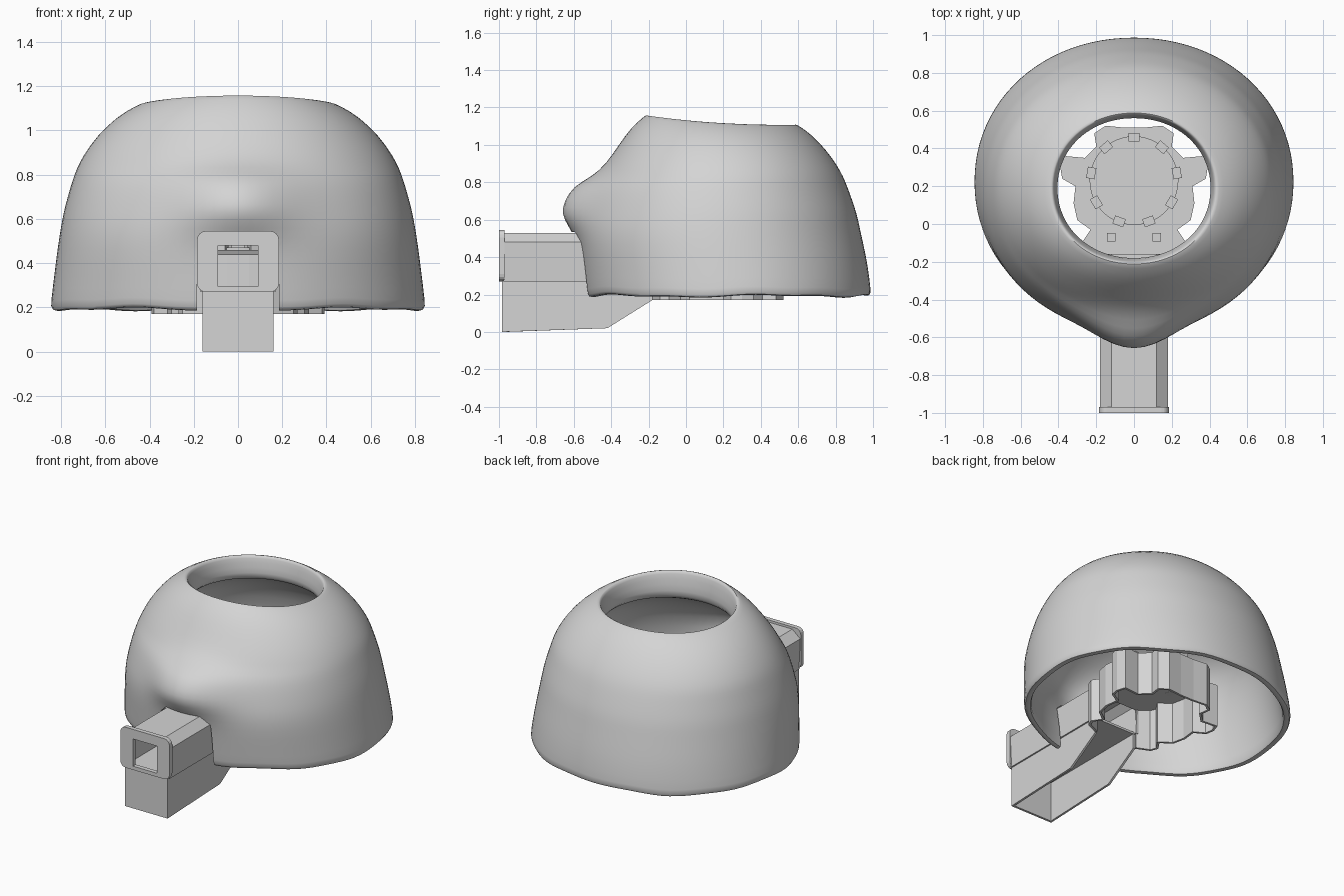
import bpy, bmesh, math
from mathutils import Matrix, Vector

cube = bpy.data.objects.get("Cube")
if cube:
    bpy.data.objects.remove(cube, do_unlink=True)

GREY = (0.66, 0.66, 0.66, 1)
grey = bpy.data.materials.new("light_grey")
grey.use_nodes = True
grey.diffuse_color = GREY
grey.node_tree.nodes["Principled BSDF"].inputs["Base Color"].default_value = GREY


def make(name, bm, recalc=True):
    if recalc:
        bmesh.ops.recalc_face_normals(bm, faces=bm.faces[:])
    mesh = bpy.data.meshes.new(name)
    bm.to_mesh(mesh)
    bm.free()
    mesh.materials.append(grey)
    obj = bpy.data.objects.new(name, mesh)
    bpy.context.collection.objects.link(obj)
    return obj


def activate(obj):
    bpy.ops.object.select_all(action="DESELECT")
    obj.select_set(True)
    bpy.context.view_layer.objects.active = obj


def apply_mod(obj, kind, **settings):
    mod = obj.modifiers.new(kind.title(), kind)
    for key, value in settings.items():
        setattr(mod, key, value)
    activate(obj)
    bpy.ops.object.modifier_apply(modifier=mod.name)


def mirrored(half):
    """Close a half outline with its mirror image in x."""
    return half + [(-x, v) for x, v in reversed(half)]


def prism(name, section, y0, y1):
    """Extrude an x/z section along y."""
    bm = bmesh.new()
    face = bm.faces.new([bm.verts.new((x, y0, z)) for x, z in section])
    ext = bmesh.ops.extrude_face_region(bm, geom=[face])
    verts = [v for v in ext["geom"] if isinstance(v, bmesh.types.BMVert)]
    bmesh.ops.translate(bm, verts=verts, vec=(0, y1 - y0, 0))
    return make(name, bm)


def cut(obj, cutter):
    cutter.hide_render = True
    apply_mod(obj, "BOOLEAN", operation="DIFFERENCE", object=cutter, solver="EXACT")
    bpy.data.objects.remove(cutter, do_unlink=True)


def tray(name, outline, top, bottom, open_y):
    """Thin-walled cover, open underneath and along the edge at open_y."""
    bm = bmesh.new()
    upper = [bm.verts.new((x, y, top)) for x, y in outline]
    lower = [bm.verts.new((x, y, bottom(y))) for x, y in outline]
    bm.faces.new(upper)
    n = len(outline)
    for i in range(n):
        j = (i + 1) % n
        if outline[i][1] == open_y and outline[j][1] == open_y:
            continue
        bm.faces.new((lower[i], lower[j], upper[j], upper[i]))
    obj = make(name, bm, recalc=False)
    apply_mod(obj, "SOLIDIFY", thickness=0.015, offset=-1, use_even_offset=True)
    return obj


def squared(value):
    """Slightly squarer than a circle."""
    return math.copysign(abs(value) ** 0.97, value)


# Dome shell rings: height, half width, back y, front y; outside up, then inside down
RINGS = [
    (0.19, 0.848, 0.99, -0.54), (0.22, 0.848, 0.99, -0.545), (0.35, 0.832, 0.975, -0.56),
    (0.47, 0.817, 0.95, -0.575), (0.56, 0.803, 0.93, -0.57), (0.63, 0.79, 0.915, -0.55),
    (0.70, 0.772, 0.892, -0.53), (0.78, 0.748, 0.863, -0.50), (0.83, 0.73, 0.842, -0.46),
    (0.89, 0.70, 0.812, -0.43), (0.98, 0.64, 0.753, -0.365), (1.07, 0.55, 0.675, -0.295),
    (1.12, 0.465, 0.608, -0.23), (1.133, 0.435, 0.587, -0.212), (1.12, 0.425, 0.578, -0.20),
    (1.05, 0.41, 0.565, -0.185), (0.97, 0.40, 0.555, -0.175), (0.95, 0.45, 0.60, -0.22),
    (0.89, 0.60, 0.72, -0.35), (0.78, 0.70, 0.815, -0.45), (0.63, 0.745, 0.867, -0.505),
    (0.47, 0.772, 0.902, -0.53), (0.22, 0.80, 0.94, -0.50), (0.19, 0.80, 0.94, -0.495),
]
SEGMENTS = 48
bm = bmesh.new()
loops = []
for z, half, back, front in RINGS:
    mid, depth = (back + front) / 2, (back - front) / 2
    loop = []
    for i in range(SEGMENTS):
        a = math.tau * i / SEGMENTS
        s = math.sin(a)
        x, y = half * squared(math.cos(a)), mid + depth * squared(s)
        # Nose-like bulge above the handle
        if y < 0:
            y -= 0.13 * math.exp(-(x / 0.25) ** 2 - ((z - 0.69) / 0.14) ** 4)
        # Curved slope of the top rim and uneven bottom edge
        lift = max(0, (z - 0.85) / 0.28) * (0.016 * s * s - 0.025 * s - 0.012)
        if z < 0.3:
            lift += 0.006 * math.sin(5 * a) + 0.005 * math.sin(11 * a)
        loop.append(bm.verts.new((x, y, z + lift)))
    loops.append(loop)
for k, loop in enumerate(loops):
    above = loops[(k + 1) % len(loops)]
    for i in range(SEGMENTS):
        j = (i + 1) % SEGMENTS
        bm.faces.new((loop[i], loop[j], above[j], above[i]))
dome = make("dome_shell", bm)
apply_mod(dome, "SUBSURF", levels=1)
cut(dome, prism("handle_opening_cutter", mirrored([(0.185, -0.1), (0.185, 0.48), (0.125, 0.535)]),
                -1.2, -0.2))
activate(dome)
bpy.ops.object.shade_smooth_by_angle(angle=math.radians(45))

# Fluted housing inside the dome
NECK = -0.18
HOUSING_TOP = 0.46
outline = mirrored([(0.16, NECK), (0.25, -0.14), (0.27, -0.09), (0.23, -0.03), (0.30, 0.02),
                    (0.32, 0.11), (0.31, 0.20), (0.38, 0.24), (0.39, 0.30), (0.37, 0.36),
                    (0.26, 0.35), (0.20, 0.41), (0.21, 0.48), (0.15, 0.52), (0.05, 0.51)])
tray("housing", outline, HOUSING_TOP, lambda y: 0.17, NECK)

# Round seat with a ring of upright teeth
CENTRE = Vector((0, 0.23, HOUSING_TOP))
bm = bmesh.new()
bmesh.ops.create_cone(bm, cap_ends=True, segments=48, radius1=0.235, radius2=0.235, depth=0.02,
                      matrix=Matrix.Translation(CENTRE))
make("seat_disc", bm)
bm = bmesh.new()
for i in range(9):
    a = math.radians(90 + 40 * i)
    place = (Matrix.Translation(CENTRE) @ Matrix.Rotation(a, 4, "Z")
             @ Matrix.Translation((0.23, 0, 0.015)) @ Matrix.Diagonal((0.045, 0.06, 0.06, 1)))
    bmesh.ops.create_cube(bm, size=1, matrix=place)
make("seat_teeth", bm)

# Fastener heads beside the neck
bm = bmesh.new()
for side in (-1, 1):
    bmesh.ops.create_cube(bm, size=1, matrix=Matrix.Translation((side * 0.12, -0.07, HOUSING_TOP))
                          @ Matrix.Diagonal((0.045, 0.045, 0.02, 1)))
make("fasteners", bm)


def handle_bottom(y):
    if y <= -0.42:
        return 0.02 * (y + 0.985) / 0.565
    return 0.02 + 0.15 * (y + 0.42) / 0.24


# Lower handle, an open channel with a sloped end
tray("lower_handle", [(-0.16, -0.985), (0.16, -0.985), (0.16, -0.42), (0.16, NECK),
                      (-0.16, NECK), (-0.16, -0.42)], 0.285, handle_bottom, NECK)

# Upper handle cover with chamfered top, hollow along its length
cover = prism("handle_cover", mirrored([(0.17, 0.27), (0.18, 0.48), (0.12, 0.53)]), -0.975, NECK + 0.02)
cut(cover, prism("tunnel_cutter", mirrored([(0.145, 0.2), (0.16, 0.47), (0.11, 0.51)]), -1.1, 0))

# Rounded end plate with a square opening
corner = 0.04
section = []
for cx, cz, start in ((0.145, 0.505, 0), (-0.145, 0.505, 90), (-0.145, 0.31, 180), (0.145, 0.31, 270)):
    for step in range(5):
        a = math.radians(start + 22.5 * step)
        section.append((cx + corner * math.cos(a), cz + corner * math.sin(a)))
plate = prism("end_plate", section, -1.0, -0.97)
cut(plate, prism("plate_cutter", mirrored([(0.09, 0.295), (0.09, 0.48)]), -1.1, -0.9))
